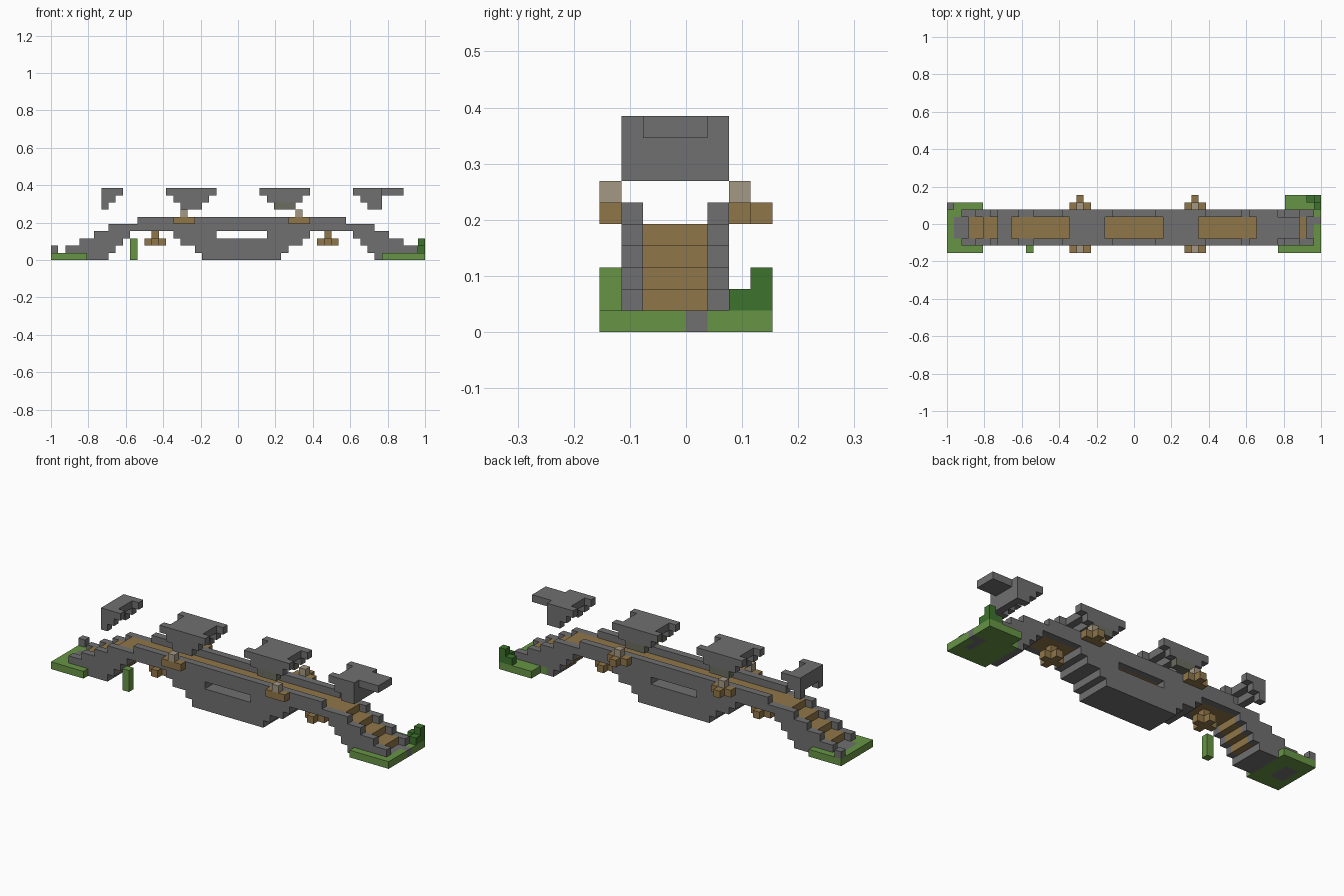
import bpy, bmesh
from mathutils import Vector

cube = bpy.data.objects.get("Cube")
if cube:
    bpy.data.objects.remove(cube, do_unlink=True)

UNIT = 2 / 52                       # edge of one block
ORIGIN = Vector((-1, -4 * UNIT, 0))
COLOURS = {
    "stone": (0.16, 0.16, 0.16),
    "mossy_stone": (0.145, 0.155, 0.115),
    "wood": (0.28, 0.18, 0.067),
    "grass": (0.135, 0.296, 0.06),
    "bush": (0.048, 0.17, 0.027),
    "lamp": (0.376, 0.314, 0.231),
}
materials = {}
for name, rgb in COLOURS.items():
    mat = bpy.data.materials.new(name)
    mat.use_nodes = True
    mat.diffuse_color = (*rgb, 1)
    mat.node_tree.nodes["Principled BSDF"].inputs["Base Color"].default_value = (*rgb, 1)
    materials[name] = mat

cells = {}                          # block -> part name
part_material = {}


def fill(part, material, xs, ys, zs):
    """Fill a box of blocks, given half-open ranges; later parts replace earlier ones."""
    part_material[part] = material
    for x in range(*xs):
        for y in range(*ys):
            for z in range(*zs):
                cells[x, y, z] = part


def carve(xs, ys, zs):
    for x in range(*xs):
        for y in range(*ys):
            for z in range(*zs):
                cells.pop((x, y, z), None)


SIDES = ((1, 2), (5, 6))            # the two parapets
MIDDLE = (2, 5)                     # the walkway between them
SPAN = 53                           # the bridge mirrors about SPAN / 2

# Grass banks at both ends
fill("left_bank", "grass", (46, 52), (0, 6), (0, 1))
fill("left_bank", "grass", (47, 52), (6, 8), (0, 1))
fill("right_bank", "grass", (0, 5), (0, 7), (0, 1))
fill("grass_post", "grass", (11, 12), (0, 1), (0, 3))

# Stone paving let into the banks, and a loose stone
fill("right_paving", "stone", (1, 3), MIDDLE, (0, 1))
fill("left_paving", "stone", (50, 51), MIDDLE, (0, 1))
fill("left_paving", "stone", (51, 52), (4, 5), (0, 1))
fill("loose_stone", "stone", (0, 1), (6, 7), (1, 2))

# Stepped abutments: outer and inner edge of each layer, mirrored
for z, (outer, inner) in enumerate(((5, 8), (2, 9), (4, 10), (6, 11))):
    for a, b in ((outer, inner), (SPAN - inner, SPAN - outer)):
        if z == 0 and a > 26:
            a, b = 45, 46
        for side in SIDES:
            fill("abutments", "stone", (a, b), side, (z, z + 1))
        if z != 1:
            fill("abutments", "stone", (a, b), MIDDLE, (z, z + 1))
        else:
            fill("abutments", "stone", (a + 1, b) if a < 26 else (a, b - 1), MIDDLE, (z, z + 1))
    if z > 1:                       # steps are set back from the parapets
        carve((outer, outer + 1), MIDDLE, (z, z + 1))
        carve((SPAN - outer - 1, SPAN - outer), MIDDLE, (z, z + 1))

# Central pier with a slot through it
for z, start in enumerate((21, 20, 18, 17)):
    fill("central_pier", "stone", (start, SPAN - start), (1, 6), (z, z + 1))
carve((23, 30), (1, 6), (3, 4))

# Parapets
for z, start in ((4, 8), (5, 12)):
    for side in SIDES:
        fill("parapets", "stone", (start, SPAN - start), side, (z, z + 1))

# Wooden steps and deck
for z, (start, end) in enumerate(((3, 9), (5, 10), (7, 11)), 1):
    for a, b in ((start, end), (SPAN - end, SPAN - start)):
        fill("steps", "wood", (a, b), MIDDLE, (z, z + 1))
fill("deck", "wood", (9, SPAN - 9), MIDDLE, (4, 5))

# Floating stepped stones above; the middle is one block shorter than the sides
for label, start, end, low, high in (("far_right", 7, 10, 0, 1), ("right", 16, 23, 1, 1),
                                     ("left", 29, 36, 1, 1), ("far_left", 42, 46, 1, 0)):
    part = label + "_upper_stone"
    for step, z in enumerate((9, 8, 7)):
        a, b = start + low * step, end - high * step
        for side in SIDES:
            mossy = z == 7 and (label == "left" or (label == "right" and side[0] == 5))
            fill(part + ("_moss" if mossy else ""), "mossy_stone" if mossy else "stone",
                 (a, b), side, (z, z + 1))
        fill(part, "stone", (a + low, b - high), MIDDLE, (z, z + 1))
fill("far_left_upper_stone", "stone", (46, 49), MIDDLE, (9, 10))

# Lamps on wooden brackets outside the parapets
for label, x in (("right", 17), ("left", 33)):
    for y in (0, 6):
        fill(label + "_brackets", "wood", (x, x + 3), (y, y + 1), (5, 6))
        fill(label + "_lamps", "lamp", (x + 1, x + 2), (y, y + 1), (6, 7))
    fill(label + "_brackets", "wood", (x + 1, x + 2), (7, 8), (5, 6))

# Wooden crosses hung below the arches
for label, x in (("right", 13), ("left", 37)):
    part = label + "_hanging_cross"
    fill(part, "wood", (x, x + 3), (3, 4), (2, 3))
    fill(part, "wood", (x + 1, x + 2), MIDDLE, (2, 3))
    fill(part, "wood", (x + 1, x + 2), (3, 4), (3, 4))

# Bush in the corner of the left bank
fill("bush", "bush", (50, 52), (7, 8), (1, 2))
fill("bush", "bush", (51, 52), (6, 8), (1, 2))
fill("bush", "bush", (51, 52), (7, 8), (2, 3))


def build(part):
    """Skin one part's blocks, leaving out faces buried against other blocks."""
    bm = bmesh.new()
    verts = {}
    for cell in (c for c, p in cells.items() if p == part):
        for axis in range(3):
            for sign in (0, 1):
                beside = list(cell)
                beside[axis] += 2 * sign - 1
                if tuple(beside) in cells:
                    continue
                corners = []
                for u, v in ((0, 0), (1, 0), (1, 1), (0, 1)):
                    p = list(cell)
                    p[axis] += sign
                    p[(axis + 1) % 3] += u
                    p[(axis + 2) % 3] += v
                    p = tuple(p)
                    if p not in verts:
                        verts[p] = bm.verts.new(ORIGIN + Vector(p) * UNIT)
                    corners.append(verts[p])
                bm.faces.new(corners if sign else corners[::-1])
    mesh = bpy.data.meshes.new(part)
    bm.to_mesh(mesh)
    bm.free()
    mesh.materials.append(materials[part_material[part]])
    bpy.context.collection.objects.link(bpy.data.objects.new(part, mesh))


for part in part_material:
    build(part)
